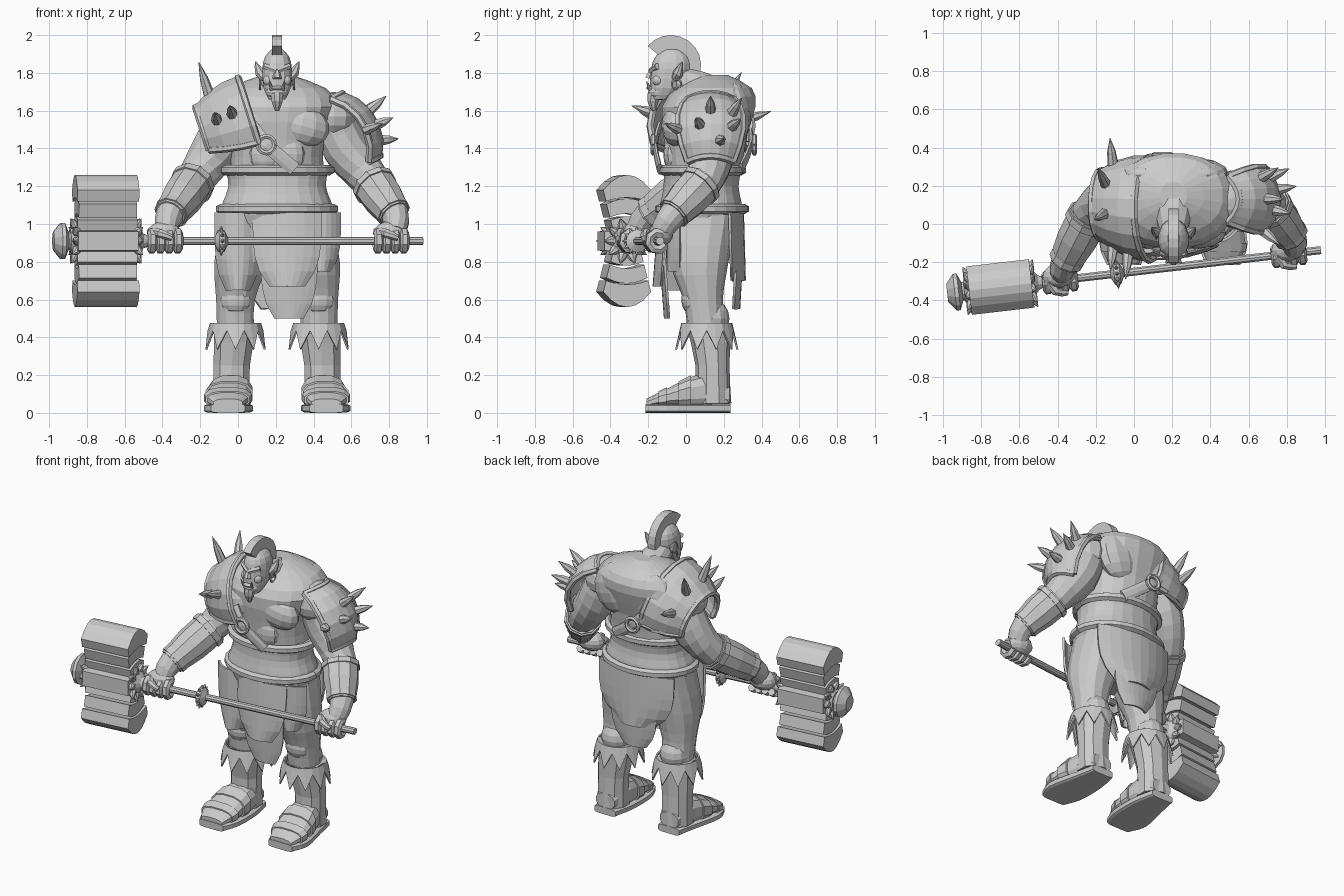
import bpy, bmesh, math
from mathutils import Vector, Matrix

cube = bpy.data.objects.get("Cube")
if cube:
    bpy.data.objects.remove(cube)

grey = (0.6, 0.6, 0.6, 1)
clay = bpy.data.materials.new("grey clay")
clay.use_nodes = True
clay.diffuse_color = grey
clay.node_tree.nodes["Principled BSDF"].inputs["Base Color"].default_value = grey

C = 0.207                       # body centre line
X, Y, Z = Vector((1, 0, 0)), Vector((0, 1, 0)), Vector((0, 0, 1))


def finish(name, bm, thick=0, matrix=None):
    bmesh.ops.recalc_face_normals(bm, faces=bm.faces)
    mesh = bpy.data.meshes.new(name)
    bm.to_mesh(mesh)
    bm.free()
    mesh.materials.append(clay)
    ob = bpy.data.objects.new(name, mesh)
    bpy.context.collection.objects.link(ob)
    if matrix:
        ob.matrix_world = matrix
    if thick:
        mod = ob.modifiers.new("thickness", 'SOLIDIFY')
        mod.thickness, mod.offset = thick, 0


def spline(keys, steps):
    """Smooth rows of numbers passing through every key row."""
    out, last = [], len(keys) - 1
    for i in range(last):
        around = keys[max(i - 1, 0)], keys[i], keys[i + 1], keys[min(i + 2, last)]
        for t in (k / steps for k in range(steps)):
            out.append([q + t * ((r - p) + t * (2 * p - 5 * q + 4 * r - s + t * (3 * q - p - 3 * r + s))) / 2
                        for p, q, r, s in zip(*around)])
    return out + [list(keys[-1])]


def ring(centre, a, b, n, power=1):
    pts = []
    for i in range(n):
        t = math.tau * (i + 0.5) / n
        c, s = math.cos(t), math.sin(t)
        pts.append(Vector(centre) + a * math.copysign(abs(c) ** power, c) + b * math.copysign(abs(s) ** power, s))
    return pts


def loft(name, rows, closed=True, caps=True, thick=0, matrix=None):
    bm = bmesh.new()
    grid = [[bm.verts.new(p) for p in row] for row in rows]
    n = len(rows[0])
    for low, high in zip(grid, grid[1:]):
        for i in range(n if closed else n - 1):
            j = (i + 1) % n
            bm.faces.new((low[i], low[j], high[j], high[i]))
    if closed and caps:
        bm.faces.new(grid[0])
        bm.faces.new(grid[-1])
    finish(name, bm, thick, matrix)


def stack(name, keys, n=16, steps=2):
    """Level sections: centre x, centre y, height, half width, half depth."""
    loft(name, [ring((x, y, z), X * rx, Y * ry, n, 0.9) for x, y, z, rx, ry in spline(keys, steps)])


def tube(name, keys, steps=1, n=8, ref=Y, squash=1, matrix=None):
    """Round sections along a path: x, y, z, radius."""
    path = spline(keys, steps)
    pts = [Vector(p[:3]) for p in path]
    rows = []
    for i, p in enumerate(pts):
        along = pts[min(i + 1, len(pts) - 1)] - pts[max(i - 1, 0)]
        a = along.cross(ref).normalized()
        b = a.cross(along).normalized() * squash
        rows.append(ring(p, a * path[i][3], b * path[i][3], n))
    loft(name, rows, matrix=matrix)


def rim(name, pts, r, ref=Y, matrix=None):
    tube(name, [(*p, r) for p in pts], 1, 6, ref, matrix=matrix)


def spike(name, base, tip, r=0.03, matrix=None):
    base, tip = Vector(base), Vector(tip)
    tube(name, [(*base, r), (*base.lerp(tip, 0.5), r * 0.75), (*tip, r * 0.05)],
         n=7, ref=(tip - base).orthogonal(), matrix=matrix)


def ball(name, centre, size, tilt=0, matrix=Matrix()):
    bm = bmesh.new()
    bmesh.ops.create_uvsphere(bm, u_segments=12, v_segments=8, radius=1)
    place = Matrix.Translation(centre) @ Matrix.Rotation(tilt, 4, 'Y') @ Matrix.Diagonal((*size, 1))
    bmesh.ops.transform(bm, matrix=place, verts=bm.verts)
    finish(name, bm, matrix=matrix)


def prism(name, profile, x0, x1, matrix=None):
    loft(name, [[Vector((x, y, z)) for y, z in profile] for x in (x0, x1)], matrix=matrix)


def circle(centre, r, a, b, n=12, start=0, sweep=math.tau):
    return [Vector(centre) + r * (a * math.cos(start + sweep * i / n) + b * math.sin(start + sweep * i / n))
            for i in range(n + 1)]


def cloth(name, top, bottom, x, half, y, bend, sway=0):
    """Hanging panel that narrows towards its hem."""
    rows = []
    for k in (i / 5 for i in range(6)):
        width = half * (1 - 0.5 * k ** 4)
        rows.append([Vector((x + u * width, y + bend * u * u + sway * k, top + (bottom - top) * k))
                     for u in (i / 4 - 1 for i in range(9))])
    loft(name, rows, closed=False, thick=0.014)


# Torso, belt and hips
stack("torso", [(C, .1, 1.28, .25, .2), (C, .1, 1.45, .25, .22), (C, .12, 1.62, .32, .25),
                (C, .15, 1.72, .26, .2), (C, .15, 1.79, .07, .07)], 20)
stack("belt", [(C, .08, 1, .28, .2), (C, .08, 1.08, .3, .22), (C, .08, 1.2, .26, .2), (C, .09, 1.3, .28, .21)], 24, 3)
for z, w in ((1.08, .3), (1.285, .28)):
    rim("belt_rim", circle((C, .085, z), w, X, Y * .75, 24), .027, Z)
stack("hips", [(C, .08, .8, .17, .13), (C, .08, .9, .26, .17), (C, .08, 1.03, .28, .2)])
tube("neck", [(C, .15, 1.66, .12), (C, .05, 1.72, .1), (C, -.05, 1.77, .07)], 2, 12, X)
for s in (-1, 1):
    ball("chest_muscle", (C + s * .13, -.045, 1.52), (.15, .085, .11), s * .25)
    ball("shoulder_blade", (C + s * .13, .26, 1.58), (.16, .085, .17), s * .3)
    ball("neck_muscle", (C + s * .13, .13, 1.7), (.16, .11, .065), s * .4)
    ball("shoulder_muscle", (C + s * .3, .13, 1.57), (.13, .15, .13))
    ball("belly_muscle", (C + s * .06, -.07, 1.37), (.09, .05, .1))

# Head
stack("head", [(C, -.13, 1.66, .045, .05), (C, -.1, 1.72, .073, .09), (C, -.08, 1.82, .08, .105),
               (C, -.075, 1.885, .066, .088), (C, -.075, 1.925, .03, .045)], 14)
ball("jaw", (C, -.14, 1.7), (.06, .06, .045))
ball("lower_lip", (C, -.19, 1.72), (.035, .02, .012))
tube("nose", [(C, -.18, 1.82, .012), (C, -.195, 1.77, .025)], 2, 6, X)
tube("beard", [(C, -.17, 1.69, .035), (C, -.175, 1.65, .032), (C, -.17, 1.6, .012)], 2, 8, X)
for s in (-1, 1):
    rim("brow", [(C, -.185, 1.81), (C + s * .065, -.15, 1.835)], .017)
    ball("cheek", (C + s * .045, -.15, 1.76), (.03, .028, .03))
    spike("tusk", (C + s * .03, -.19, 1.71), (C + s * .04, -.21, 1.76), .01)
    tube("ear", [(C + s * .06, -.06, 1.77, .02), (C + s * .09, -.04, 1.8, .028), (C + s * .115, -.02, 1.86, .003)], 2)
    rim("earring", circle((C + s * .09, -.05, 1.74), .025, Y, Z), .006, X)
crest = [circle((0, -.08, 1.84), r, Y, Z, 9, math.radians(-15), math.radians(155)) for r in (.16, .075)]
prism("mohawk", [(p.y, p.z) for p in crest[0] + crest[1][::-1]], C - .027, C + .027)

# Legs, boots and feet
for s in (-1, 1):
    hip, shin, toe = C + s * .15, C + s * .22, C + s * .26
    stack("leg", [(hip, .09, 1.05, .14, .18), (C + s * .19, .07, .8, .145, .155), (shin, .09, .6, .105, .105),
                  (shin, .11, .42, .1, .1)], 14, 3)
    ball("knee", (shin, .03, .6), (.085, .055, .08))
    ball("calf", (shin, .14, .5), (.095, .09, .1))
    ankle = C + s * .24
    stack("boot", [(shin, .12, .47, .12, .12), (ankle, .14, .25, .1, .09), (ankle, .14, .05, .1, .1)], 10)
    # Cuff of hanging points
    top = circle((shin, .11, .475), .13, X, Y, 20)[:-1]
    low = [p + (p - Vector((shin, .11, .475))) * (.25 if i % 2 else .1) - Z * (.14 if i % 2 else .04)
           for i, p in enumerate(top)]
    loft("boot_cuff", [top, low], caps=False, thick=.01)
    foot = spline([(ankle, .23, .09, .07, .05), (ankle, .09, .11, .1, .1), (toe, -.1, .08, .12, .05),
                   (toe, -.21, .05, .08, .025)], 3)
    loft("foot", [ring((x, y, z), X * w, Z * h, 12, .8) for x, y, z, w, h in foot])
    loft("sole", [ring((x, y * 1.02, .024), X * (w + .01), Z * .024, 12, .4) for x, y, z, w, h in foot])
    for (x, y, z, w, h), (x1, y1, z1, w1, h1) in (foot[4:6], foot[6:8]):
        loft("foot_strap", [ring((x, y, z), X * (w + .01), Z * (h + .008), 12, .8),
                            ring((x1, y1, z1), X * (w1 + .01), Z * (h1 + .008), 12, .8)])

# Hanging cloths
cloth("front_cloth", 1.06, .67, .26, .18, -.14, .04, -.03)
cloth("lower_cloth", .9, .5, .27, .15, -.14, .02, .03)
cloth("right_cloth", 1.06, .65, 0, .12, -.1, .07)
cloth("left_cloth", 1.06, .75, .44, .1, -.09, .06)
cloth("back_cloth", 1.06, .7, C, .28, .3, -.07, .01)
cloth("back_lower_cloth", .9, .55, C, .17, .3, -.03, -.02)

# Pole weapon, built along its own axis
W = Matrix.Translation((-.7, -.33, .91)) @ Matrix.Rotation(math.atan(.115), 4, 'Z')


def lathe(name, profile, n=12):
    loft(name, [ring((x, 0, 0), Y * r, Z * r, n) for x, r in profile], matrix=W)


lathe("pole", [(-.2, .022), (1.69, .022)], 10)
lathe("hub", [(-.19, .06), (-.17, .08), (.17, .08), (.2, .04), (.25, .02)])
lathe("end_knob", [(-.28, .05), (-.24, .1), (-.22, .1), (-.2, .05), (-.17, .05)])
lathe("pole_collar", [(.58, .02), (.6, .06), (.63, .06), (.65, .02)])
for side in (-1, 1):
    # Curved head blocks, wider the further out they sit
    for low, high, bulge, half in ((.21, .27, .08, .165), (.125, .195, .03, .155), (.04, .11, .02, .16)):
        across = [i / 3 - 1 for i in range(7)]
        outer = [(u * (.06 + high / 4), side * (high + bulge * (1 - u * u))) for u in across]
        inner = [(u * (.06 + low / 4), side * (low + .02 * (1 - u * u))) for u in reversed(across)]
        prism("head_block", outer + inner, -half, half, W)
    prism("side_block", [(side * .05, .06), (side * .12, .05), (side * .12, -.05), (side * .05, -.06)], -.16, .16, W)
    for d in circle((0, 0, 0), 1, Y, Z, 10)[:-1]:
        spike("crown_spike", d * .06 + X * side * .15, d * .125 + X * side * .185, matrix=W)
for d in circle((0, 0, 0), 1, Y, Z)[:-1]:
    spike("collar_stud", d * .05 + X * .615, d * .08 + X * .615, .012, W)

# Arms, bracers and gripping hands
right_arm = [(-.03, .13, 1.6, .12), (-.12, .13, 1.4, .125), (-.23, .05, 1.23, .1), (-.36, -.2, 1.05, .075),
             (-.38, -.26, .96, .06)]
left_arm = [(.49, .13, 1.6, .12), (.57, .14, 1.4, .125), (.71, .09, 1.22, .1), (.83, -.07, 1.05, .075),
            (.83, -.13, .96, .06)]
for side, arm, grip in (("right", right_arm, .315), ("left", left_arm, 1.52)):
    tube(side + "_arm", arm, 3, 12, X)
    elbow, wrist = Vector(arm[2][:3]), Vector(arm[3][:3])
    tube(side + "_bracer", [(*elbow, .11), (*elbow.lerp(wrist, .5), .11), (*wrist, .085)], 2, 10, X)
    for k, r in ((.1, .12), (.9, .095)):
        tube(side + "_bracer_rim", [(*elbow.lerp(wrist, k + e), r) for e in (-.06, .06)], 1, 10, X)
    ball(side + "_palm", (grip, .025, .04), (.09, .065, .065), matrix=W)
    for i in range(4):
        centre = (grip + (i - 1.5) * .046, 0, 0)
        rim(side + "_finger", circle(centre, .047, Y, Z, 6, math.pi / 3, math.pi * 1.5), .025, X, W)
    tube(side + "_thumb", [(grip - .07, .03, .05, .026), (grip - .03, -.055, .04, .025), (grip + .03, -.07, .015, .016)],
         2, 7, Z, matrix=W)


def guard_spikes(side, grid, centres, spots, r=.03):
    for row, col, length in spots:
        p = grid[row][col]
        spike(side + "_guard_spike", p, p + (p - centres[row]).normalized() * length, r)


# Right shoulder guard: tapered arch over the shoulder
up = Vector((-.3, 0, .95))
centres = [Vector((.08, .08, 1.52)).lerp(Vector((-.17, .1, 1.45)), k / 3) for k in range(4)]
arch = [circle(c, .27 - .01 * k * k, Y, up, 11, math.radians(-20), math.radians(220)) for k, c in enumerate(centres)]
loft("right_shoulder_guard", arch, closed=False, thick=.022)
for edge in (arch[0], arch[-1], [row[0] for row in arch], [row[-1] for row in arch]):
    rim("right_guard_rim", edge, .02, Vector((.9, .2, .4)))
guard_spikes("right", arch, centres, [(2, 2, .15), (2, 4, .17), (2, 6, .18), (1, 9, .14), (2, 9, .13)])

# Left shoulder guard: curved plate with rim
centre = Vector((.48, .13, 1.42))
plate = []
for k, p in enumerate(circle(centre, .28, X, Z, 5, math.radians(-12), math.radians(87))):
    width = .12 + .05 * math.sin(math.pi * k / 5)
    plate.append([p + Y * width * u - Vector((.06, 0, .03)) * u * u for u in (i / 3 - 1 for i in range(7))])
loft("left_shoulder_guard", plate, closed=False, thick=.022)
for edge in (plate[0], plate[-1], [row[0] for row in plate], [row[-1] for row in plate]):
    rim("left_guard_rim", edge, .02, Vector((.8, 0, .5)))
guard_spikes("left", plate, [centre] * 6, [(3, 3, .12), (3, 5, .13), (2, 2, .1), (1, 4, .1), (2, 5, .12), (2, 0, .12)])

# Chest strap with round buckles, front and back
for name, y, ends in (("front", -.165, [(.07, -.14, 1.52, .04), (.3, -.14, 1.29, .04)]),
                      ("back", .345, [(0, .33, 1.56, .04), (.33, .29, 1.29, .04)])):
    tube(name + "_strap", [ends[0], (.15, y, 1.42, .04), ends[1]], 2, 8, Y, .35)
    rim(name + "_buckle", circle((.15, y * 1.05, 1.42), .045, X, Z), .014)
